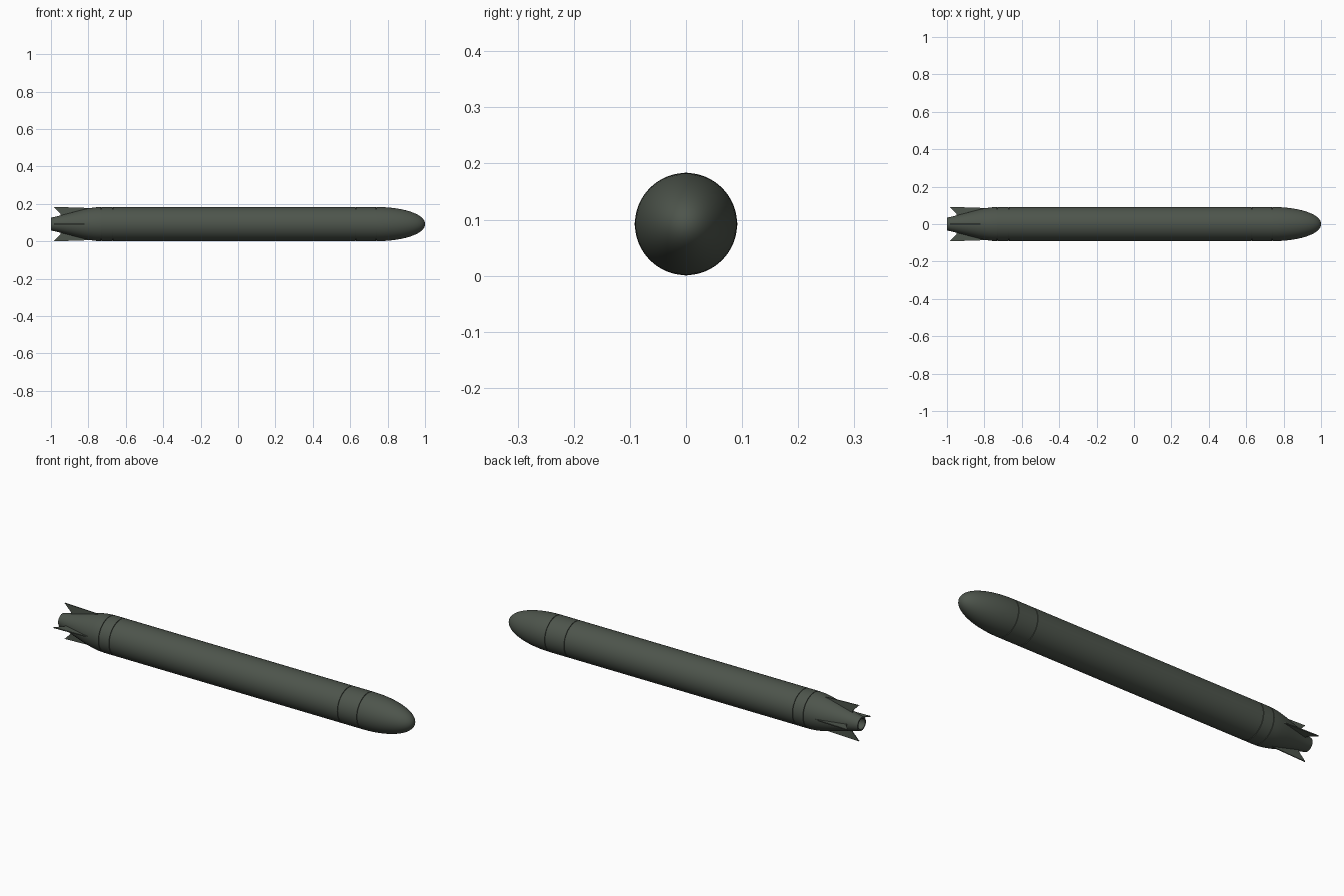
import bpy, bmesh, math
from mathutils import Matrix

if "Cube" in bpy.data.objects:
    bpy.data.objects.remove(bpy.data.objects["Cube"])

R, CZ, SEG = 0.091, 0.092, 64


def material(name, rgb):
    m = bpy.data.materials.new(name)
    m.diffuse_color = (*rgb, 1)
    m.use_nodes = True
    m.node_tree.nodes["Principled BSDF"].inputs["Base Color"].default_value = m.diffuse_color
    return m


green = material("dark_olive_grey", (0.075, 0.09, 0.072))


def finish(bm, name):
    bmesh.ops.remove_doubles(bm, verts=bm.verts, dist=1e-5)
    bmesh.ops.recalc_face_normals(bm, faces=bm.faces)
    me = bpy.data.meshes.new(name)
    bm.to_mesh(me)
    bm.free()
    me.materials.append(green)
    ob = bpy.data.objects.new(name, me)
    bpy.context.collection.objects.link(ob)
    bpy.context.view_layer.objects.active = ob
    ob.select_set(True)
    bpy.ops.object.shade_smooth_by_angle(angle=math.radians(30))
    ob.select_set(False)
    return ob


def lathe(name, profile):
    """Spin (x, radius) points around the long axis."""
    bm = bmesh.new()
    vs = [bm.verts.new((x, 0, CZ + r)) for x, r in profile]
    es = [bm.edges.new(p) for p in zip(vs, vs[1:])]
    bmesh.ops.spin(bm, geom=vs + es, cent=(0, 0, CZ), axis=(1, 0, 0),
                   angle=math.tau, steps=SEG, use_merge=True)
    return finish(bm, name)


# Hull sections separated by narrow grooves
G, D = 0.0015, 0.004
for name, a, b in (("rear_collar", -0.73, -0.67), ("main_body", -0.67, 0.63),
                   ("front_collar", 0.63, 0.74)):
    lathe(name, [(a + G, R - D), (a + G, R), (b - G, R), (b - G, R - D)])
for x in (-0.73, -0.67, 0.63, 0.74):
    lathe("joint_groove", [(x - G, R - D), (x + G, R - D)])

# Rounded nose
nose = [(0.74 + G, R - D), (0.74 + G, R)]
for i in range(1, 21):
    t = i / 20 * math.pi / 2
    nose.append((0.742 + 0.258 * math.sin(t), R * max(math.cos(t), 0) ** 0.95))
lathe("nose", nose)

# Tapered tail with an open nozzle
tail = [(-0.73 - G, R - D), (-0.73 - G, R)]
for x, r in ((-0.76, 0.0895), (-0.79, 0.0855), (-0.83, 0.077), (-0.87, 0.0665),
             (-0.91, 0.056), (-0.95, 0.0455), (-1.0, 0.034)):
    tail.append((x, r))
tail += [(-1.0, 0.027), (-0.96, 0.027), (-0.96, 0)]
lathe("tail_cone", tail)

# Four swept fins in a cross
for i in range(4):
    bm = bmesh.new()
    outline = [(-0.76, 0.082), (-0.81, 0.0865), (-0.985, 0.092),
               (-0.948, 0.054), (-0.948, 0.03), (-0.80, 0.06)]
    f = bm.faces.new([bm.verts.new((x, -0.0025, r)) for x, r in outline])
    ext = bmesh.ops.extrude_face_region(bm, geom=[f])
    bmesh.ops.translate(bm, vec=(0, 0.005, 0),
                        verts=[v for v in ext["geom"] if isinstance(v, bmesh.types.BMVert)])
    bmesh.ops.transform(bm, verts=bm.verts, matrix=Matrix.Translation((0, 0, CZ))
                        @ Matrix.Rotation(i * math.pi / 2, 4, "X"))
    finish(bm, "tail_fin")
